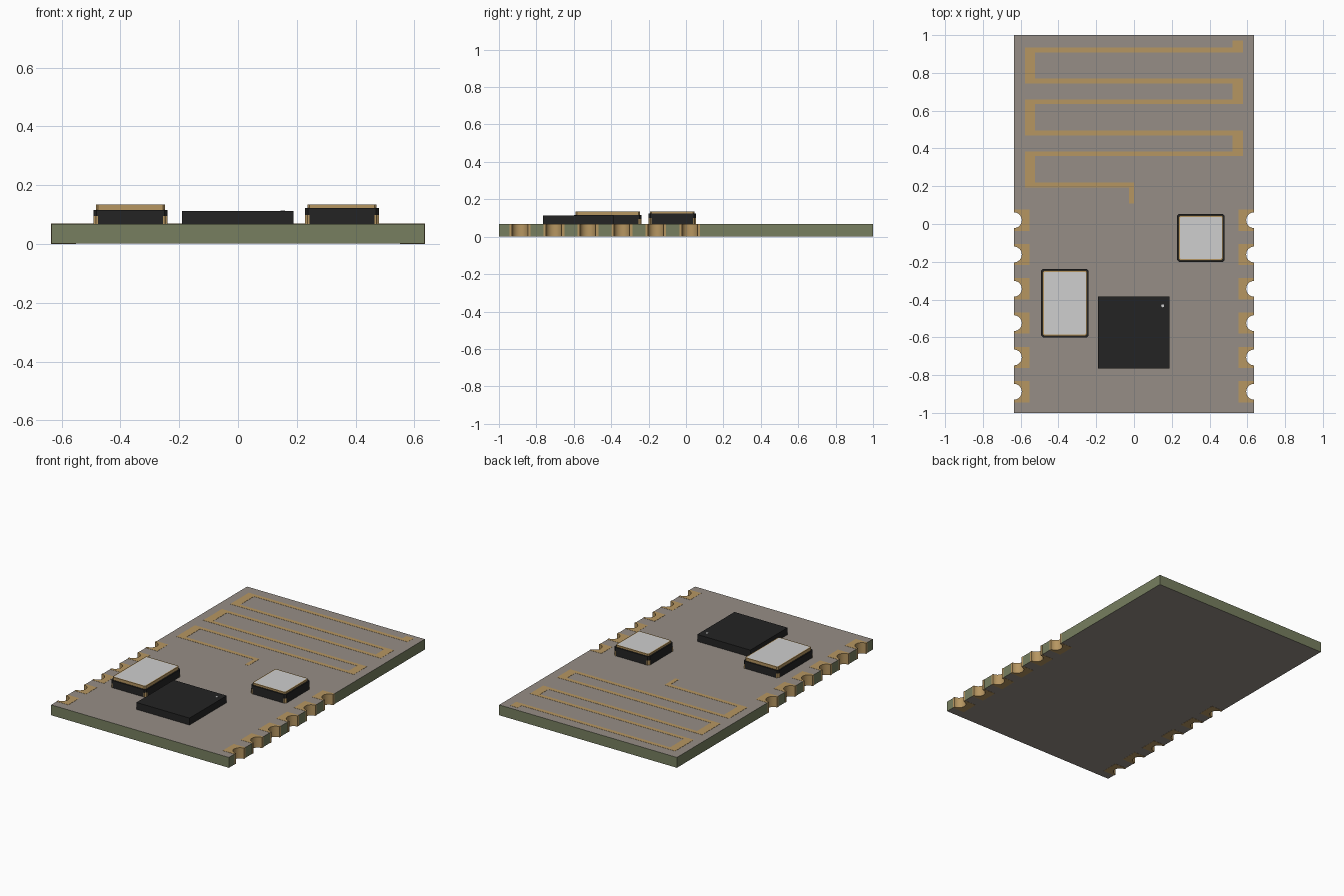
import bpy, bmesh, math

if "Cube" in bpy.data.objects:
    bpy.data.objects.remove(bpy.data.objects["Cube"])

def material(name, rgb):
    m = bpy.data.materials.new(name)
    m.diffuse_color = (*rgb, 1)
    m.use_nodes = True
    m.node_tree.nodes["Principled BSDF"].inputs["Base Color"].default_value = m.diffuse_color
    return m

MASK = material("grey_brown_mask", (0.305, 0.270, 0.238))
GREEN = material("green_laminate", (0.185, 0.212, 0.115))
GOLD = material("gold", (0.47, 0.305, 0.12))
BLACK = material("black", (0.017, 0.017, 0.017))
SILVER = material("silver", (0.62, 0.62, 0.62))

TOP = 0.068   # board top

def prisms(name, outlines, z0, z1, side, cap=None, smooth=False):
    """One object made of closed outlines extruded from z0 to z1."""
    bm = bmesh.new()
    for pts in outlines:
        lo = [bm.verts.new((x, y, z0)) for x, y in pts]
        hi = [bm.verts.new((x, y, z1)) for x, y in pts]
        bm.faces.new(hi).material_index = 1 if cap else 0
        bm.faces.new(lo[::-1]).material_index = 1 if cap else 0
        n = len(pts)
        for i in range(n):
            j = (i + 1) % n
            bm.faces.new((lo[i], lo[j], hi[j], hi[i]))
    bmesh.ops.recalc_face_normals(bm, faces=bm.faces)
    me = bpy.data.meshes.new(name)
    bm.to_mesh(me)
    bm.free()
    me.materials.append(side)
    if cap:
        me.materials.append(cap)
    ob = bpy.data.objects.new(name, me)
    bpy.context.collection.objects.link(ob)
    if smooth:
        bpy.ops.object.select_all(action='DESELECT')
        ob.select_set(True)
        bpy.context.view_layer.objects.active = ob
        bpy.ops.object.shade_smooth_by_angle(angle=math.radians(35))
    return ob

def rect(x0, x1, y0, y1):
    return [(x0, y0), (x1, y0), (x1, y1), (x0, y1)]

def chamfered(x0, x1, y0, y1, c):
    return [(x0 + c, y0), (x1 - c, y0), (x1, y0 + c), (x1, y1 - c),
            (x1 - c, y1), (x0 + c, y1), (x0, y1 - c), (x0, y0 + c)]

# Board with a slot behind every edge pad
W = 0.635
pad_y = [-0.888 + 0.1816 * i for i in range(6)]
right = [(W, -1)]
for y in pad_y:
    right += [(W, y - 0.05), (W - 0.05, y - 0.05), (W - 0.05, y + 0.05), (W, y + 0.05)]
right.append((W, 1))
outline = right + [(-x, y) for x, y in reversed(right)]
prisms("circuit_board", [outline], 0.001, TOP, GREEN, MASK)

# Half-hole edge pads, mirrored left and right
R = 0.042
pads = []
for s in (1, -1):
    for y in pad_y:
        arc = [(W + 0.001 - R * math.sin(math.pi * k / 16), y + R * math.cos(math.pi * k / 16))
               for k in range(17)]
        c = [(0.552, y + 0.056), (0.552, y - 0.056), (W + 0.001, y - 0.056)]
        c += arc[::-1] + [(W + 0.001, y + 0.056)]
        pads.append([(s * px, py) for px, py in c])
prisms("edge_pads", pads, 0, TOP + 0.001, GOLD, smooth=True)

# Meander antenna: thin rows joined by wide bends
T = 0.026
L, RT, B = -0.577, 0.576, 0.054
rows = [0.935, 0.77, 0.66, 0.495, 0.385, 0.22]   # upper edge of each row
trace = [rect(RT - B, RT, rows[0], 0.972)]
for i, y in enumerate(rows):
    trace.append(rect(L, 0 if i == 5 else RT, y - T, y))
    if i < 5:
        x = L if i % 2 == 0 else RT - B
        trace.append(rect(x, x + B, rows[i + 1], y - T))
trace.append(rect(-T, 0, 0.108, rows[5] - T))
prisms("antenna_trace", trace, TOP - 0.002, TOP + 0.001, GOLD)

# Main chip with its corner dot
prisms("main_chip", [rect(-0.19, 0.189, -0.765, -0.385)], TOP, 0.113, BLACK)
dot = [(0.152 + 0.008 * math.cos(math.pi * k / 8), -0.433 + 0.008 * math.sin(math.pi * k / 8))
       for k in range(16)]
prisms("chip_dot", [dot], 0.112, 0.1145, SILVER)

def crystal(name, x0, x1, y0, y1, z_ledge, z_body, z_top):
    # Lower body with cut corners
    c = 0.013
    prisms(name + "_base", [[
        (x0 + c, y0), (x1 - c, y0), (x1 - c, y0 + c), (x1, y0 + c),
        (x1, y1 - c), (x1 - c, y1 - c), (x1 - c, y1), (x0 + c, y1),
        (x0 + c, y1 - c), (x0, y1 - c), (x0, y0 + c), (x0 + c, y0 + c)]],
        TOP, z_ledge, BLACK)
    # Gold corner contacts with a concave groove
    posts = []
    for cx, sx in ((x0, 1), (x1, -1)):
        for cy, sy in ((y0, 1), (y1, -1)):
            arc = [(0.009 * math.sin(math.pi * k / 12), 0.009 * math.cos(math.pi * k / 12))
                   for k in range(7)]
            pts = [(0.016, -0.0005), (0.016, 0.016), (-0.0005, 0.016)] + arc
            posts.append([(cx + sx * px, cy + sy * py) for px, py in pts])
    prisms(name + "_contacts", posts, TOP, z_ledge, GOLD, smooth=True)
    # Upper body
    prisms(name + "_body", [chamfered(x0, x1, y0, y1, 0.01)], z_ledge, z_body, BLACK)
    # Gold rim with an inset silver lid face
    d = 0.008
    rim = prisms(name + "_lid", [chamfered(x0 + d, x1 - d, y0 + d, y1 - d, 0.008)],
                 z_body, z_top, GOLD)
    rim.data.materials.append(SILVER)
    bm = bmesh.new()
    bm.from_mesh(rim.data)
    top = max(bm.faces, key=lambda f: f.calc_center_median().z)
    bmesh.ops.inset_region(bm, faces=[top], thickness=0.008)
    top.material_index = 1
    bm.to_mesh(rim.data)
    bm.free()

crystal("large_crystal", -0.492, -0.24, -0.6, -0.238, 0.096, 0.115, 0.134)
crystal("small_crystal", 0.228, 0.48, -0.2, 0.053, 0.099, 0.123, 0.135)
